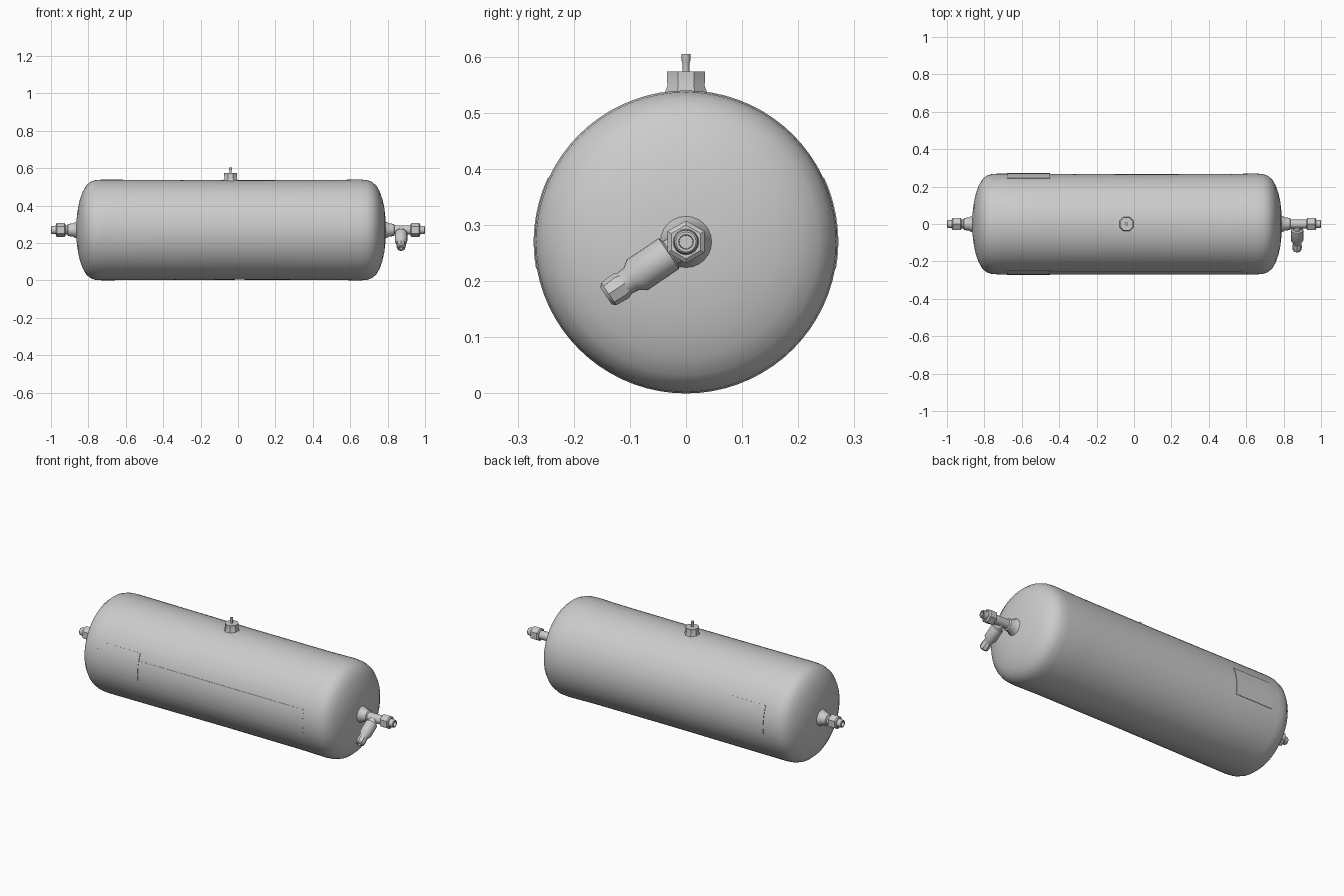
import bpy, bmesh, math
from mathutils import Vector, Matrix

if "Cube" in bpy.data.objects:
    bpy.data.objects.remove(bpy.data.objects["Cube"])

AXIS_Z = 0.27


def finish(name, bm, angle=35):
    bmesh.ops.recalc_face_normals(bm, faces=bm.faces)
    mesh = bpy.data.meshes.new(name)
    bm.to_mesh(mesh)
    bm.free()
    obj = bpy.data.objects.new(name, mesh)
    bpy.context.collection.objects.link(obj)
    bpy.ops.object.select_all(action='DESELECT')
    obj.select_set(True)
    bpy.context.view_layer.objects.active = obj
    bpy.ops.object.shade_smooth_by_angle(angle=math.radians(angle))
    return obj


def lathe(name, origin, direction, profile, sides=24, turn=0.0):
    """Revolve (distance, radius) pairs around an axis; both ends are capped."""
    rot = Vector(direction).normalized().to_track_quat('Z', 'Y').to_matrix().to_4x4()
    place = Matrix.Translation(origin) @ rot
    bm = bmesh.new()
    rings = []
    for d, r in profile:
        rings.append([bm.verts.new(place @ Vector((
            r * math.cos(turn + math.tau * i / sides),
            r * math.sin(turn + math.tau * i / sides), d))) for i in range(sides)])
    for a, b in zip(rings, rings[1:]):
        for i in range(sides):
            j = (i + 1) % sides
            bm.faces.new((a[i], a[j], b[j], b[i]))
    bm.faces.new(rings[0])
    bm.faces.new(rings[-1])
    return finish(name, bm)


def curved_plate(name, x0, x1, a0, a1, radius=0.2715):
    """Thin plate wrapped on the shell; angles in degrees from +y towards +z."""
    steps = 12
    bm = bmesh.new()
    rows = []
    for i in range(steps + 1):
        a = math.radians(a0 + (a1 - a0) * i / steps)
        rows.append([bm.verts.new((x, r * math.cos(a), AXIS_Z + r * math.sin(a)))
                     for x, r in ((x0, 0.262), (x0, radius), (x1, radius), (x1, 0.262))])
    for p, q in zip(rows, rows[1:]):
        for k in range(4):
            m = (k + 1) % 4
            bm.faces.new((p[k], p[m], q[m], q[k]))
    bm.faces.new(rows[0])
    bm.faces.new(rows[-1])
    return finish(name, bm)


# Pressure vessel shell with dished ends
lathe("tank_shell", (0, 0, AXIS_Z), (1, 0, 0), [
    (-0.865, 0.02), (-0.862, 0.07), (-0.855, 0.12), (-0.845, 0.165),
    (-0.83, 0.205), (-0.812, 0.237), (-0.79, 0.257), (-0.765, 0.266),
    (-0.73, 0.269), (-0.45, 0.268), (0.0, 0.266), (0.5, 0.267),
    (0.65, 0.27), (0.69, 0.267), (0.717, 0.257), (0.74, 0.237),
    (0.758, 0.205), (0.772, 0.165), (0.782, 0.12), (0.788, 0.07), (0.79, 0.02)],
    sides=72)

# Shallow plates on the shell
curved_plate("back_plate", -0.68, -0.45, -10, 25)
curved_plate("front_left_plate", -0.68, -0.45, 155, 190)
curved_plate("front_long_plate", -0.72, 0.6, 164, 196, 0.2695)

# End fittings: flared neck, hexagonal nut and hollow tip on each side
neck = [(-0.01, 0.052), (0.004, 0.044), (0.018, 0.036), (0.045, 0.032), (0.05, 0.025)]
tip = [(0.0, 0.024), (0.035, 0.021), (0.038, 0.018), (0.038, 0.013), (0.012, 0.012)]
nut = [(0.0, 0.03), (0.006, 0.038), (0.046, 0.038), (0.052, 0.03)]
for side, s, end, pipe in (("left", -1, 0.863, 0.07), ("right", 1, 0.788, 0.14)):
    org = (s * end, 0, AXIS_Z)
    lathe(side + "_neck", org, (s, 0, 0), neck + [(pipe, 0.024)])
    lathe(side + "_nut", (s * 0.922, 0, AXIS_Z), (s, 0, 0), nut, sides=6, turn=math.pi / 6)
    lathe(side + "_tip", (s * 0.962, 0, AXIS_Z), (s, 0, 0), tip, sides=16)

# Slanted side valve on the right fitting
lathe("side_valve", (0.872, 0, AXIS_Z), (0, -0.83, -0.56), [
    (0.0, 0.022), (0.033, 0.024), (0.037, 0.033), (0.105, 0.033),
    (0.118, 0.024), (0.135, 0.022)])
lathe("side_valve_tip", (0.872, 0, AXIS_Z), (0.0, -0.83, -0.56), [
    (0.13, 0.022), (0.14, 0.026), (0.166, 0.024), (0.172, 0.018),
    (0.172, 0.012), (0.155, 0.011)], sides=8)

# Top boss with thin stem
lathe("top_boss", (-0.04, 0, 0.52), (0, 0, 1), [
    (0.0, 0.042), (0.016, 0.041), (0.028, 0.036), (0.054, 0.037)], sides=8, turn=math.pi / 8)
lathe("top_stem", (-0.04, 0, 0.57), (0, 0, 1), [
    (0.0, 0.006), (0.018, 0.006), (0.024, 0.008), (0.035, 0.008)], sides=12)
